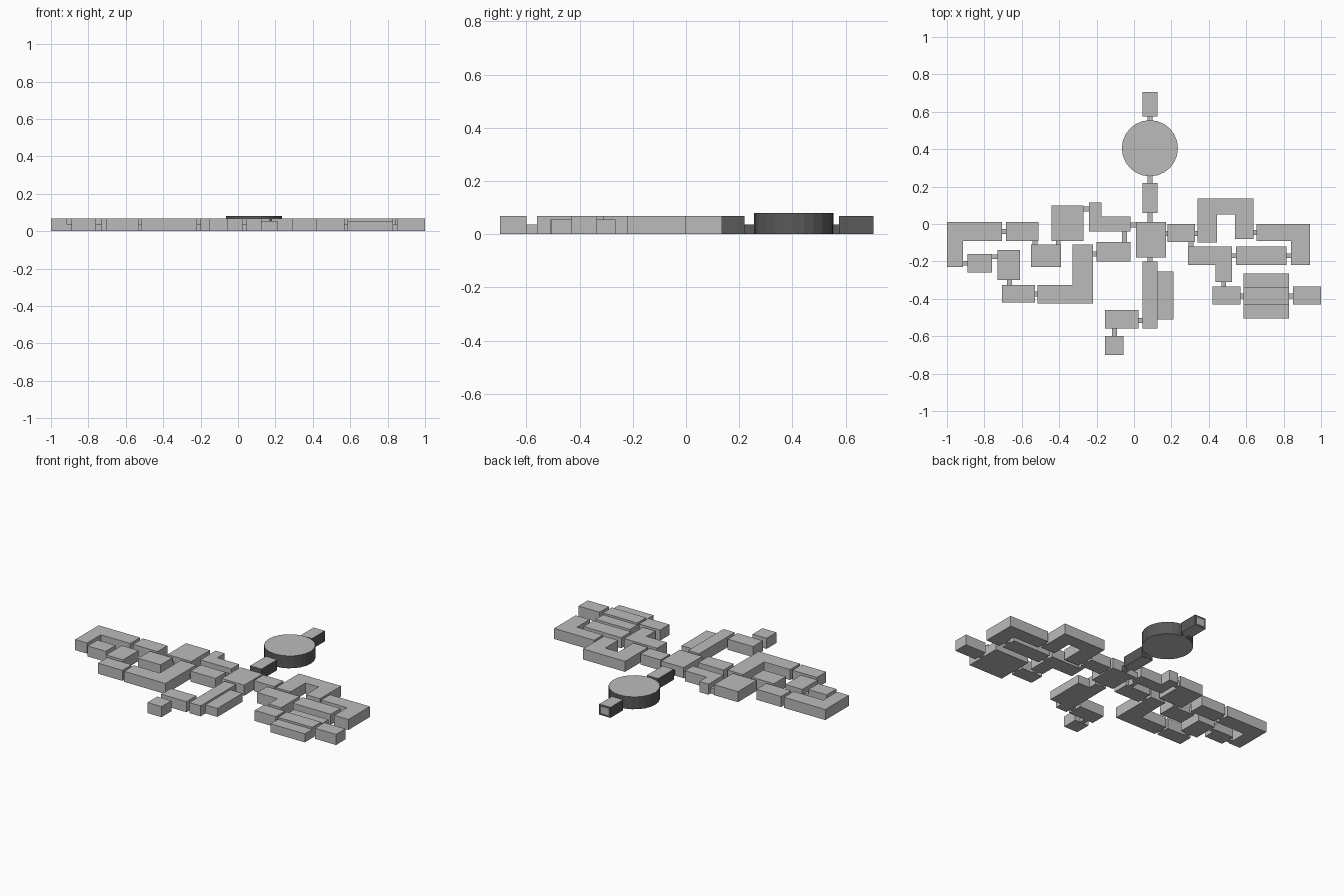
import bpy
import bmesh
import math

cube = bpy.data.objects.get("Cube")
if cube:
    bpy.data.objects.remove(cube, do_unlink=True)

ROOM, AISLE, PASSAGE, TOWER = 0.068, 0.055, 0.037, 0.08
HALF_WIDTH = 0.013


def make_material(name, value):
    mat = bpy.data.materials.new(name)
    mat.use_nodes = True
    colour = (value, value, value, 1)
    mat.diffuse_color = colour
    mat.node_tree.nodes["Principled BSDF"].inputs["Base Color"].default_value = colour
    return mat


light_grey = make_material("light grey", 0.5)
dark_grey = make_material("dark grey", 0.1)


def prism(name, outline, height, dark_walls=False, end_panel=False):
    """Extrude a floor outline upwards; optionally darken the walls."""
    bm = bmesh.new()
    floor = bm.faces.new([bm.verts.new((x, y, 0)) for x, y in outline])
    raised = bmesh.ops.extrude_face_region(bm, geom=[floor], use_keep_orig=True)
    top = [v for v in raised["geom"] if isinstance(v, bmesh.types.BMVert)]
    bmesh.ops.translate(bm, verts=top, vec=(0, 0, height))
    bmesh.ops.recalc_face_normals(bm, faces=bm.faces[:])
    for face in bm.faces:
        face.material_index = int(dark_walls and abs(face.normal.z) < 0.5)
    if end_panel:
        back = max(bm.faces, key=lambda f: f.normal.y)
        bmesh.ops.inset_region(bm, faces=[back], thickness=0.018)
        back.material_index = 0
    mesh = bpy.data.meshes.new(name)
    bm.to_mesh(mesh)
    bm.free()
    mesh.materials.append(light_grey)
    if dark_walls:
        mesh.materials.append(dark_grey)
    obj = bpy.data.objects.new(name, mesh)
    bpy.context.collection.objects.link(obj)
    return obj


def room(name, left, right, front, back, height=ROOM, **options):
    outline = [(left, front), (right, front), (right, back), (left, back)]
    return prism(name, outline, height, **options)


def passage_x(name, start, end, y, **options):
    room(name, start, end, y - HALF_WIDTH, y + HALF_WIDTH, PASSAGE, **options)


def passage_y(name, x, start, end, **options):
    room(name, x - HALF_WIDTH, x + HALF_WIDTH, start, end, PASSAGE, **options)


# Central hub and south wing
room("hub_room", 0.01, 0.17, -0.18, 0.01)
room("south_gallery", 0.045, 0.125, -0.56, -0.2)
room("south_gallery_annex", 0.125, 0.21, -0.51, -0.255, AISLE)
room("south_room", -0.155, 0.025, -0.56, -0.46)
room("south_closet", -0.155, -0.055, -0.7, -0.6)
passage_y("hub_south_passage", 0.085, -0.2, -0.18)
passage_x("south_gallery_passage", 0.025, 0.045, -0.515)
passage_y("south_closet_passage", -0.105, -0.6, -0.56)

# North wing with the round tower and dark walls
room("north_room", 0.045, 0.125, 0.06, 0.22, dark_walls=True)
room("north_end_room", 0.045, 0.125, 0.575, 0.705, dark_walls=True, end_panel=True)
SIDES, RADIUS = 24, 0.15
circle = [(0.085 + RADIUS * math.cos(math.tau * i / SIDES),
           0.405 + RADIUS * math.sin(math.tau * i / SIDES)) for i in range(SIDES)]
prism("round_tower", circle, TOWER, dark_walls=True)
passage_y("hub_north_passage", 0.085, 0.01, 0.06, dark_walls=True)
passage_y("tower_front_passage", 0.085, 0.22, 0.257, dark_walls=True)
passage_y("tower_back_passage", 0.085, 0.553, 0.575, dark_walls=True)

# West wing rooms
prism("west_corner_room", [(-1, -0.23), (-0.915, -0.23), (-0.915, -0.09),
                           (-0.705, -0.09), (-0.705, 0.01), (-1, 0.01)], ROOM)
room("west_back_room", -0.685, -0.51, -0.09, 0.01)
room("west_middle_room", -0.55, -0.39, -0.23, -0.11)
room("west_small_room", -0.89, -0.76, -0.26, -0.16)
room("west_tall_room", -0.73, -0.61, -0.3, -0.14)
room("west_front_room", -0.705, -0.53, -0.42, -0.325)
prism("west_hook_room", [(-0.515, -0.425), (-0.22, -0.425), (-0.22, -0.11),
                         (-0.33, -0.11), (-0.33, -0.325), (-0.515, -0.325)], ROOM)
room("west_inner_room", -0.2, -0.02, -0.2, -0.095)
room("west_square_room", -0.44, -0.27, -0.09, 0.1)
prism("west_entry_room", [(-0.24, -0.04), (-0.02, -0.04), (-0.02, 0.04),
                          (-0.175, 0.04), (-0.175, 0.115), (-0.24, 0.115)], ROOM)

# West wing passages
passage_x("west_corner_passage", -0.705, -0.685, -0.04)
passage_x("west_small_passage", -0.915, -0.89, -0.21)
passage_x("west_tall_passage", -0.76, -0.73, -0.175)
passage_x("west_front_passage", -0.53, -0.515, -0.375)
passage_x("west_hook_passage", -0.22, -0.2, -0.16)
passage_x("west_square_passage", -0.27, -0.24, 0.08)
passage_x("hub_west_passage", -0.02, 0.01, -0.005)
passage_y("west_back_passage", -0.53, -0.11, -0.09)
passage_y("west_middle_passage", -0.405, -0.11, -0.09)
passage_y("west_lower_passage", -0.665, -0.325, -0.3)
passage_y("west_inner_passage", -0.05, -0.095, -0.04)

# East wing rooms
room("east_entry_room", 0.18, 0.325, -0.095, 0)
prism("east_arch_room", [(0.34, -0.1), (0.445, -0.1), (0.445, 0.05), (0.54, 0.05),
                         (0.54, -0.08), (0.64, -0.08), (0.64, 0.135), (0.34, 0.135)], ROOM)
prism("east_corner_room", [(0.84, -0.22), (0.94, -0.22), (0.94, 0),
                           (0.655, 0), (0.655, -0.09), (0.84, -0.09)], ROOM)
room("east_long_room", 0.545, 0.815, -0.22, -0.12)
prism("east_hook_room", [(0.435, -0.31), (0.525, -0.31), (0.525, -0.12),
                         (0.29, -0.12), (0.29, -0.22), (0.435, -0.22)], ROOM)
room("east_front_room", 0.42, 0.57, -0.43, -0.335)
room("east_end_room", 0.85, 1, -0.43, -0.335)

# Hall with a raised nave between two lower aisles
room("hall_nave", 0.585, 0.83, -0.43, -0.34)
room("hall_front_aisle", 0.585, 0.83, -0.505, -0.43, AISLE)
room("hall_back_aisle", 0.585, 0.83, -0.34, -0.265, AISLE)

# East wing passages
passage_x("hub_east_passage", 0.17, 0.18, -0.05)
passage_x("east_arch_passage", 0.325, 0.34, -0.05)
passage_x("east_corner_passage", 0.64, 0.655, -0.045)
passage_x("east_long_passage", 0.815, 0.84, -0.17)
passage_x("east_hook_passage", 0.525, 0.545, -0.17)
passage_x("hall_west_passage", 0.57, 0.585, -0.385)
passage_x("hall_east_passage", 0.83, 0.85, -0.385)
passage_y("east_entry_passage", 0.305, -0.12, -0.095)
passage_y("east_front_passage", 0.48, -0.335, -0.31)
